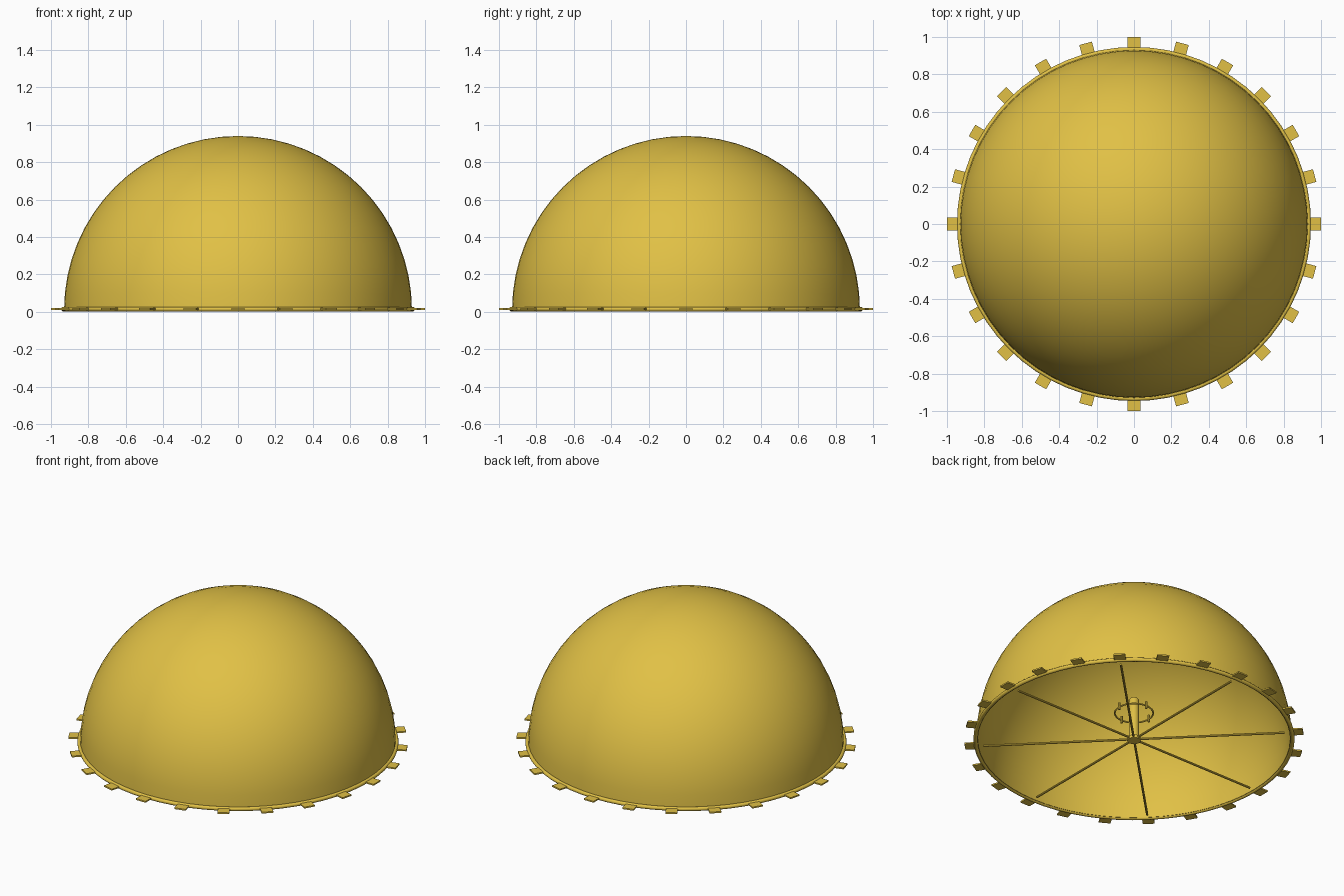
import bpy, bmesh
from math import sin, cos, pi, radians
from mathutils import Matrix

if "Cube" in bpy.data.objects:
    bpy.data.objects.remove(bpy.data.objects["Cube"])

gold = bpy.data.materials.new("gold")
gold.diffuse_color = (0.75, 0.53, 0.06, 1)
gold.use_nodes = True
gold.node_tree.nodes["Principled BSDF"].inputs["Base Color"].default_value = gold.diffuse_color


def finish(obj, name, smooth=True):
    obj.name = name
    obj.data.materials.append(gold)
    if smooth:
        bpy.ops.object.select_all(action='DESELECT')
        obj.select_set(True)
        bpy.context.view_layer.objects.active = obj
        bpy.ops.object.shade_smooth_by_angle(angle=radians(35))
    return obj


def from_bmesh(bm, name, smooth=True):
    bmesh.ops.recalc_face_normals(bm, faces=bm.faces)
    mesh = bpy.data.meshes.new(name)
    bm.to_mesh(mesh)
    bm.free()
    obj = bpy.data.objects.new(name, mesh)
    bpy.context.collection.objects.link(obj)
    return finish(obj, name, smooth)


def lathe(name, profile, steps):
    bm = bmesh.new()
    vs = [bm.verts.new((r, 0, z)) for r, z in profile]
    es = [bm.edges.new(p) for p in zip(vs, vs[1:])]
    bmesh.ops.spin(bm, geom=vs + es, cent=(0, 0, 0), axis=(0, 0, 1),
                   angle=2 * pi, steps=steps)
    bmesh.ops.remove_doubles(bm, verts=bm.verts, dist=1e-5)
    return from_bmesh(bm, name)


def torus(name, major, minor, z, seg):
    bpy.ops.mesh.primitive_torus_add(major_radius=major, minor_radius=minor,
                                     major_segments=seg, minor_segments=12, location=(0, 0, z))
    return finish(bpy.context.object, name)


# Thin hemispherical shell, open underneath
base, R, T, n = 0.01, 0.93, 0.01, 16
outer = [(R * cos(pi / 2 * i / n), base + R * sin(pi / 2 * i / n)) for i in range(n + 1)]
inner = [((R - T) * cos(pi / 2 * i / n), base + (R - T) * sin(pi / 2 * i / n))
         for i in range(n, -1, -1)]
outer[-1], inner[0] = (0, base + R), (0, base + R - T)
dome = lathe("dome_shell", outer, 64)
dome_in = lathe("dome_lining", inner + [outer[0]], 64)
dome_in.data.flip_normals()

# Rolled rim
torus("rim_ring", 0.934, 0.0125, 0.0145, 64)

# Tabs around the rim
bm = bmesh.new()
for i in range(24):
    m = (Matrix.Rotation(i * pi / 12, 4, 'Z') @ Matrix.Translation((0.97, 0, 0.0155))
         @ Matrix.Diagonal((0.06, 0.07, 0.009, 1)))
    bmesh.ops.create_cube(bm, size=1, matrix=m)
from_bmesh(bm, "rim_tabs", False)

# Eight spokes, joined at the hub
bm = bmesh.new()
for i in range(8):
    m = (Matrix.Rotation(i * pi / 4, 4, 'Z') @ Matrix.Translation((0.45, 0, 0.012))
         @ Matrix.Rotation(pi / 2, 4, 'Y'))
    bmesh.ops.create_cone(bm, cap_ends=True, segments=10, radius1=0.007,
                          radius2=0.007, depth=0.88, matrix=m)
from_bmesh(bm, "spokes")

# Central hub and post
lathe("hub", [(0, 0.002), (0.04, 0.002), (0.04, 0.022), (0, 0.022)], 24)
lathe("centre_post", [(0, 0.01), (0.03, 0.01), (0.03, 0.275), (0.024, 0.285), (0, 0.285)], 24)

# Small ring around the post with four pins
torus("inner_ring", 0.113, 0.005, 0.19, 40)
bm = bmesh.new()
for i in range(4):
    m = Matrix.Rotation(i * pi / 2, 4, 'Z') @ Matrix.Translation((0.113, 0, 0.195))
    bmesh.ops.create_cone(bm, cap_ends=True, segments=10, radius1=0.007,
                          radius2=0.007, depth=0.045, matrix=m)
from_bmesh(bm, "ring_pins")
